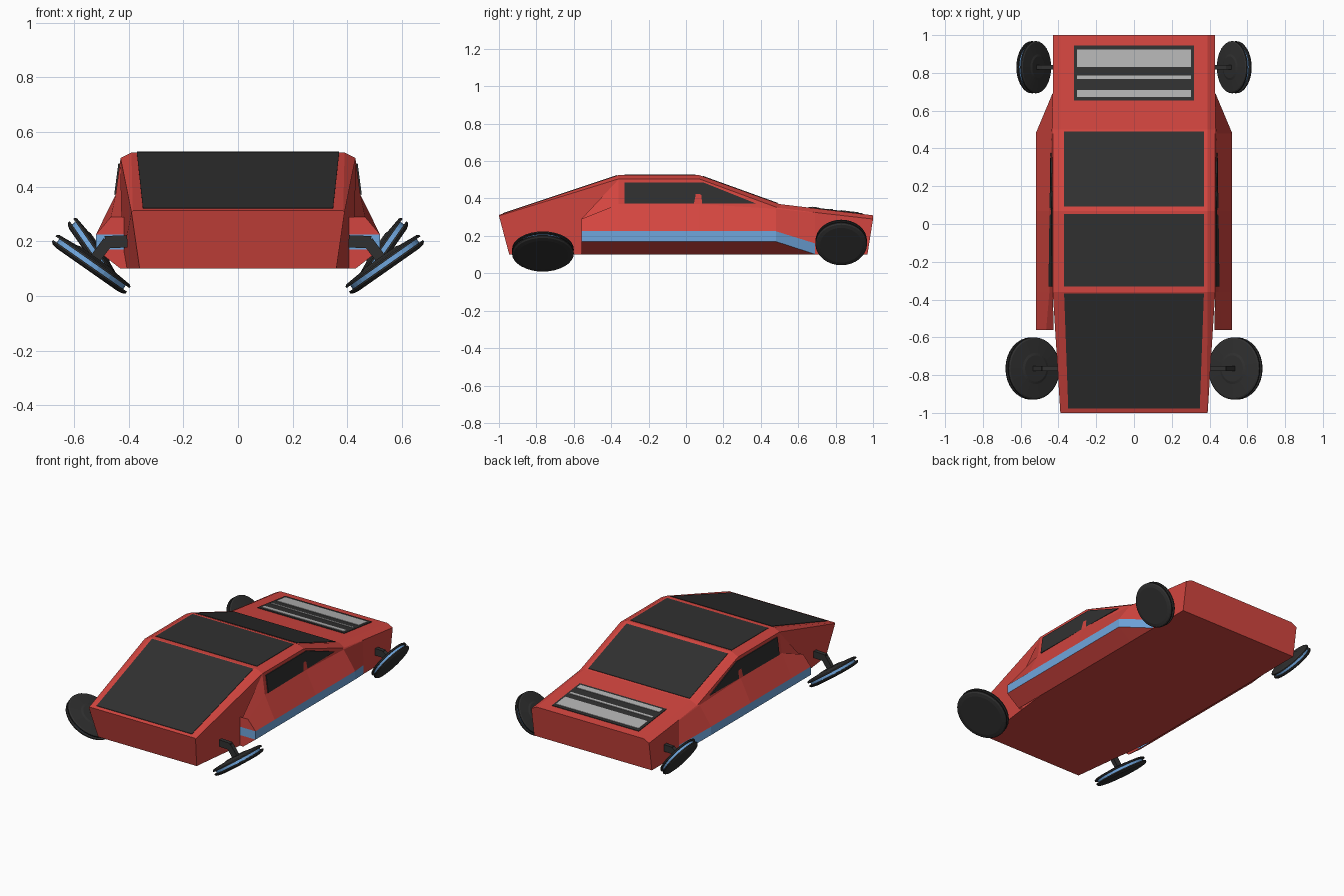
import bpy, bmesh, math
from mathutils import Vector, Matrix

if "Cube" in bpy.data.objects:
    bpy.data.objects.remove(bpy.data.objects["Cube"])


def mat(name, col):
    m = bpy.data.materials.new(name)
    m.diffuse_color = (*col, 1)
    m.use_nodes = True
    m.node_tree.nodes["Principled BSDF"].inputs["Base Color"].default_value = m.diffuse_color
    return m


RED = mat("red_paint", (0.65, 0.06, 0.05))
BLUE = mat("blue_trim", (0.16, 0.38, 0.72))
DARK = mat("dark", (0.03, 0.03, 0.03))
LIGHT = mat("light_grey", (0.45, 0.45, 0.45))


def finish(name, bm, mats, mirror=False):
    bmesh.ops.remove_doubles(bm, verts=bm.verts, dist=0.0001)
    bmesh.ops.recalc_face_normals(bm, faces=bm.faces)
    me = bpy.data.meshes.new(name)
    bm.to_mesh(me)
    bm.free()
    ob = bpy.data.objects.new(name, me)
    bpy.context.collection.objects.link(ob)
    for m in mats:
        me.materials.append(m)
    if mirror:
        ob.modifiers.new("Mirror", 'MIRROR')
    return ob


def loft(bm, rings, closed=True, rows=()):
    """Bridge equal-length rings; rows lists the strips given material 1."""
    n = len(rings[0])
    vs = [[bm.verts.new(p) for p in r] for r in rings]
    for a, b in zip(vs, vs[1:]):
        for i in range(n if closed else n - 1):
            j = (i + 1) % n
            f = bm.faces.new((a[i], a[j], b[j], b[i]))
            f.material_index = int(i in rows)
    return vs


def slab(name, pts, off, m, mirror=False):
    """Thin raised plate: outline sunk below and lifted above the surface."""
    off = Vector(off)
    bm = bmesh.new()
    vs = loft(bm, [[Vector(p) - off for p in pts], [Vector(p) + off for p in pts]])
    for r in vs:
        bm.faces.new(r)
    return finish(name, bm, [m], mirror)


# Main hull: bottom, shoulder and roof-edge points at each station
stations = [
    [(.36, -.945, .1), (.39, -1, .307), (.385, -1, .312)],
    [(.43, -.36, .1), (.43, -.36, .505), (.39, -.36, .525)],
    [(.43, .07, .1), (.43, .07, .505), (.39, .07, .525)],
    [(.43, .5, .1), (.43, .5, .347), (.39, .5, .37)],
    [(.43, .97, .1), (.43, 1, .29), (.39, 1, .31)],
]
bm = bmesh.new()
vs = loft(bm, [s + [(-x, y, z) for x, y, z in reversed(s)] for s in stations])
bm.faces.new(vs[0])
bm.faces.new(vs[-1])
finish("body", bm, [RED])

# Side pods with the blue stripe
pod = [
    (-.56, [(.425, .29), (.465, .29), (.52, .225), (.52, .17), (.43, .1)]),
    (-.36, [(.43, .503), (.448, .37), (.52, .225), (.52, .17), (.43, .1)]),
    (.07, [(.43, .503), (.448, .37), (.52, .225), (.52, .17), (.43, .1)]),
    (.48, [(.43, .352), (.436, .345), (.52, .225), (.52, .17), (.43, .1)]),
    (.69, [(.43, .325), (.431, .322), (.432, .16), (.432, .102), (.43, .1)]),
]
bm = bmesh.new()
vs = loft(bm, [[(x, y, z) for x, z in s] for y, s in pod], closed=False, rows=(2,))
inner = [bm.verts.new((.40, -.56, z)) for _, z in pod[0][1]]
for i in range(1, 4):
    f = bm.faces.new((vs[0][i], vs[0][i + 1], inner[i + 1], inner[i]))
    f.material_index = int(i == 2)
finish("side_pod", bm, [RED, BLUE], True)

# Side windows
slab("side_window", [(.434, -.33, .485), (.433, .095, .485), (.439, .377, .372),
                     (.449, -.33, .372)], (.004, 0, 0), DARK, True)


# Top panels follow the roof line
def roof_z(y):
    pr = [(s[2][1], s[2][2]) for s in stations]
    for (y0, z0), (y1, z1) in zip(pr, pr[1:]):
        if y <= y1:
            return z0 + (z1 - z0) * (y - y0) / (y1 - y0)


def top_panel(name, y0, y1, w0, w1, h, m):
    a, b = roof_z(y0), roof_z(y1)
    slab(name, [(-w0, y0, a), (w0, y0, a), (w1, y1, b), (-w1, y1, b)], (0, 0, h), m)


top_panel("windscreen", -.978, -.368, .348, .37, .003, DARK)
top_panel("roof_panel", -.33, .052, .37, .37, .003, DARK)
top_panel("rear_window", .092, .49, .37, .37, .003, DARK)
top_panel("engine_vent", .655, .945, .317, .317, .004, DARK)
for i, (y0, y1) in enumerate([(.83, .925), (.768, .785), (.673, .71)]):
    top_panel(f"vent_slat_{i}", y0, y1, .302, .302, .007, LIGHT)


# Tilted disc wheels with a blue band in the rim groove, on short struts
def bar(bm, a, b, w, h):
    a, b = Vector(a), Vector(b)
    d = b - a
    rot = d.to_track_quat('X', 'Z').to_matrix().to_4x4()
    m = Matrix.Translation((a + b) / 2) @ rot @ Matrix.Diagonal((d.length, w, h, 1))
    bmesh.ops.create_cube(bm, size=1, matrix=m)


def wheel(name, c, R, tilt):
    c = Vector(c)
    t = math.radians(tilt)
    axis = Vector((-math.sin(t), 0, math.cos(t)))
    rot = Matrix.Translation(c) @ axis.to_track_quat('Z', 'Y').to_matrix().to_4x4()
    prof = [(.82, -.026), (.95, -.022), (1, -.015), (1, -.008), (.9, -.008), (.9, .008),
            (1, .008), (1, .015), (.95, .02), (.5, .026), (.42, .03)]
    n = 32
    bm = bmesh.new()
    rings = [[rot @ Vector((r * R * math.cos(p), r * R * math.sin(p), h)) for r, h in prof]
             for p in (2 * math.pi * k / n for k in range(n + 1))]
    vs = loft(bm, rings, closed=False, rows=(4,))
    bm.faces.new([r[0] for r in vs[:-1]])
    bm.faces.new([r[-1] for r in vs[:-1]])
    finish(name, bm, [DARK, BLUE], True)
    # strut: hub arm up to an elbow, then into the body
    bm = bmesh.new()
    elbow = Vector((.475, c.y, .2))
    bar(bm, c + axis * .01, elbow, .026, .04)
    bar(bm, elbow + Vector((.012, 0, -.003)), (.405, c.y, .2), .026, .045)
    finish(name + "_strut", bm, [DARK], True)


wheel("front_wheel", (.537, -.765, .117), .165, 35)
wheel("rear_wheel", (.53, .83, .165), .138, 55)
